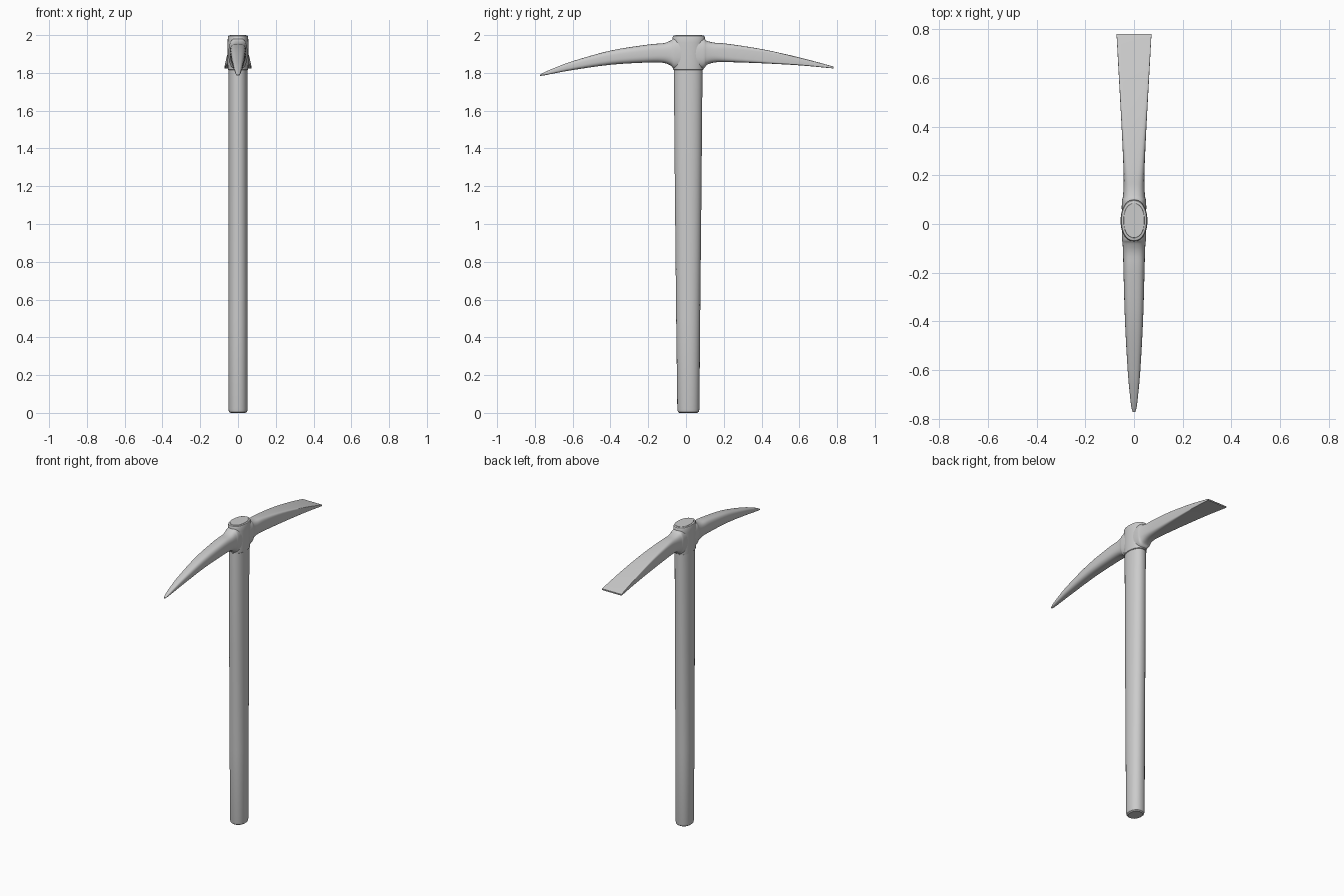
import bpy, bmesh, math

if "Cube" in bpy.data.objects:
    bpy.data.objects.remove(bpy.data.objects["Cube"])

grey = bpy.data.materials.new("plain grey")
grey.diffuse_color = (0.6, 0.6, 0.6, 1)
grey.use_nodes = True
grey.node_tree.nodes["Principled BSDF"].inputs["Base Color"].default_value = grey.diffuse_color
N = 40


def ring(a, b, power):
    """Superellipse outline with half sizes a and b."""
    e = 2 / power
    pts = []
    for i in range(N):
        t = 2 * math.pi * i / N
        c, s = math.cos(t), math.sin(t)
        pts.append((a * math.copysign(abs(c) ** e, c), b * math.copysign(abs(s) ** e, s)))
    return pts


def loft(name, rings, angle=35):
    """Skin a list of rings and cap both ends."""
    bm = bmesh.new()
    rows = [[bm.verts.new(p) for p in r] for r in rings]
    for r0, r1 in zip(rows, rows[1:]):
        for i in range(N):
            j = (i + 1) % N
            bm.faces.new((r0[i], r0[j], r1[j], r1[i]))
    bm.faces.new(rows[0][::-1])
    bm.faces.new(rows[-1])
    bmesh.ops.recalc_face_normals(bm, faces=bm.faces)
    me = bpy.data.meshes.new(name)
    bm.to_mesh(me)
    bm.free()
    me.materials.append(grey)
    ob = bpy.data.objects.new(name, me)
    bpy.context.collection.objects.link(ob)
    bpy.ops.object.select_all(action='DESELECT')
    ob.select_set(True)
    bpy.context.view_layer.objects.active = ob
    bpy.ops.object.shade_smooth_by_angle(angle=math.radians(angle))


def upright(name, sections):
    """Sections: z, half width x, y min, y max."""
    loft(name, [[(x, y + (y0 + y1) / 2, z) for x, y in ring(a, (y1 - y0) / 2, 2.2)]
                for z, a, y0, y1 in sections])


def spline(vals, i, t):
    """Catmull-Rom blend of section rows for a smooth arm."""
    p = [vals[max(0, min(len(vals) - 1, i + k))] for k in (-1, 0, 1, 2)]
    return [0.5 * (2 * b + (c - a) * t + (2 * a - 5 * b + 4 * c - d) * t * t
                   + (3 * b - a - 3 * c + d) * t ** 3) for a, b, c, d in zip(*p)]


def arm(name, sections):
    """Sections: y, half width x, z low, z high, squareness."""
    fine = [spline(sections, i, k / 4) for i in range(len(sections) - 1) for k in range(4)]
    fine.append(sections[-1])
    loft(name, [[(x, y, z + (z0 + z1) / 2) for x, z in ring(a, (z1 - z0) / 2, p)]
                for y, a, z0, z1, p in fine])


# tapering oval handle
upright("handle", [(0, .04, -.035, .06), (.006, .048, -.043, .068), (.02, .051, -.046, .071),
                   (.5, .051, -.052, .075), (1.2, .051, -.059, .082), (1.9, .05, -.065, .088),
                   (1.992, .046, -.06, .088), (2, .042, -.056, .084)])

# oval eye of the head around the handle
upright("head_eye", [(1.815, .05, -.064, .087), (1.818, .054, -.068, .092), (1.85, .055, -.07, .096),
                     (1.96, .055, -.071, .098), (1.988, .054, -.071, .1),
                     (1.996, .051, -.068, .096), (1.998, .047, -.062, .09)])

# curved pick spike, flared where it meets the eye
arm("pick_spike", [(.0, .05, 1.82, 1.985, 2.6), (-.06, .05, 1.82, 1.985, 2.6),
                   (-.08, .047, 1.838, 1.972, 2.6), (-.12, .045, 1.853, 1.957, 2.8),
                   (-.2, .043, 1.855, 1.95, 3), (-.4, .037, 1.843, 1.918, 3),
                   (-.6, .026, 1.815, 1.862, 3), (-.7, .017, 1.797, 1.825, 3),
                   (-.75, .011, 1.787, 1.803, 2.6), (-.772, .005, 1.784, 1.791, 2.2)])

# flat flaring adze blade
arm("adze_blade", [(.02, .05, 1.82, 1.985, 2.6), (.09, .05, 1.822, 1.983, 2.6),
                   (.11, .046, 1.842, 1.97, 2.8), (.15, .043, 1.855, 1.96, 3),
                   (.22, .043, 1.857, 1.954, 4), (.4, .051, 1.851, 1.926, 7),
                   (.6, .062, 1.84, 1.882, 12), (.765, .071, 1.825, 1.838, 16),
                   (.775, .072, 1.825, 1.834, 16)])
